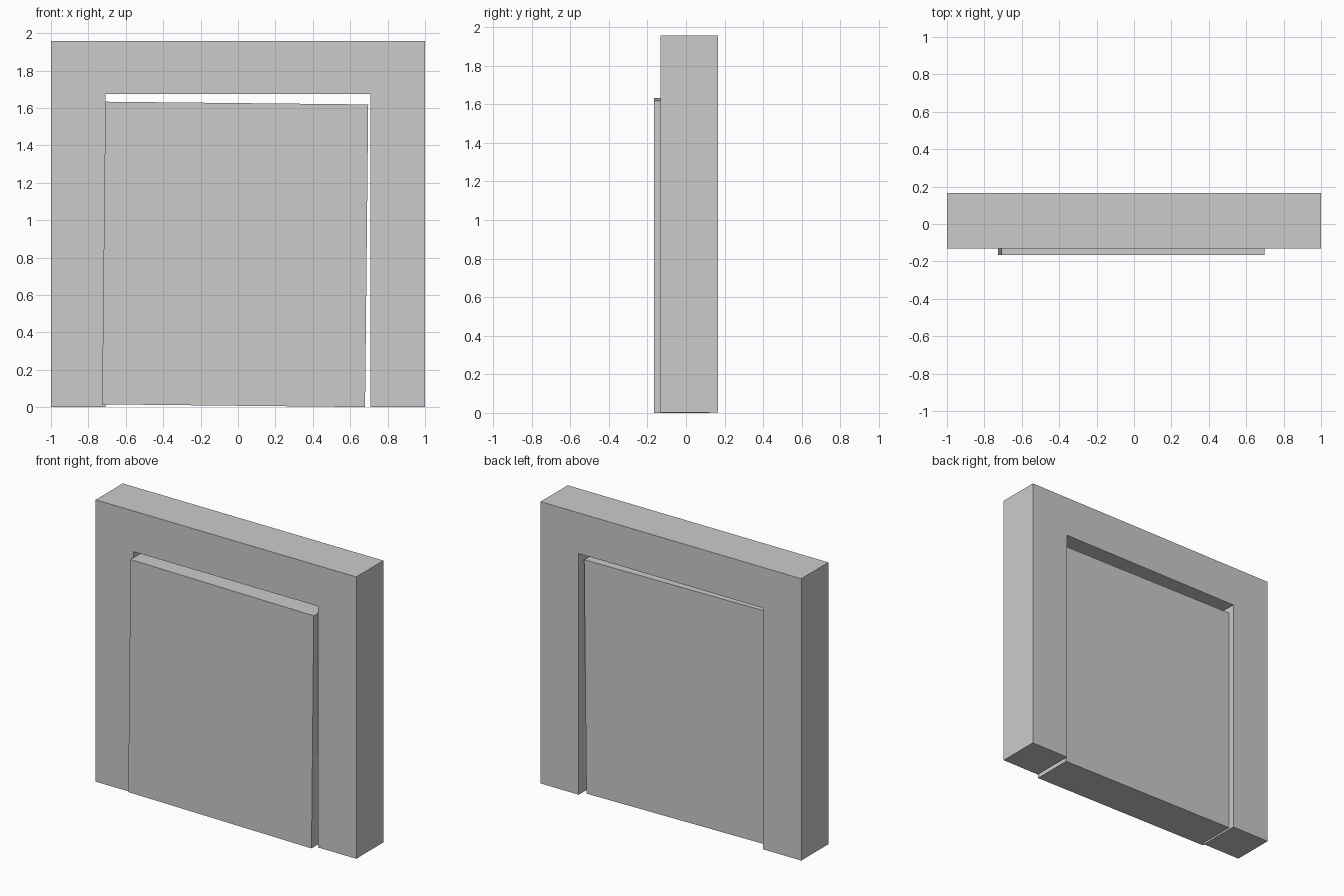
import bpy, bmesh, math
from mathutils import Matrix

if "Cube" in bpy.data.objects:
    bpy.data.objects.remove(bpy.data.objects["Cube"])


def extruded(name, profile, y0, y1):
    """Extrude an (x, z) outline from y0 back to y1."""
    bm = bmesh.new()
    face = bm.faces.new([bm.verts.new((x, y0, z)) for x, z in profile])
    ext = bmesh.ops.extrude_face_region(bm, geom=[face])
    moved = [g for g in ext["geom"] if isinstance(g, bmesh.types.BMVert)]
    bmesh.ops.translate(bm, vec=(0, y1 - y0, 0), verts=moved)
    bmesh.ops.recalc_face_normals(bm, faces=bm.faces)
    mesh = bpy.data.meshes.new(name)
    bm.to_mesh(mesh)
    bm.free()
    obj = bpy.data.objects.new(name, mesh)
    bpy.context.collection.objects.link(obj)
    return obj


# Door surround: two jambs and a lintel in one piece
W, H = 1.0, 1.957
OW, OH = 0.708, 1.675
extruded("door_frame",
         [(-W, 0.002), (-OW, 0.002), (-OW, OH), (OW, OH),
          (OW, 0.002), (W, 0.002), (W, H), (-W, H)],
         -0.132, 0.165)

# Door slab: slightly tilted in the opening, proud at the front, recessed at the back
hw, hh = 0.703, 0.809
door = extruded("door_slab",
                [(-hw, -hh), (hw, -hh), (hw, hh), (-hw, hh)],
                -0.165, 0.121)
door.matrix_world = (Matrix.Translation((-0.015, 0, 0.817))
                     @ Matrix.Rotation(math.radians(0.6), 4, "Y"))
